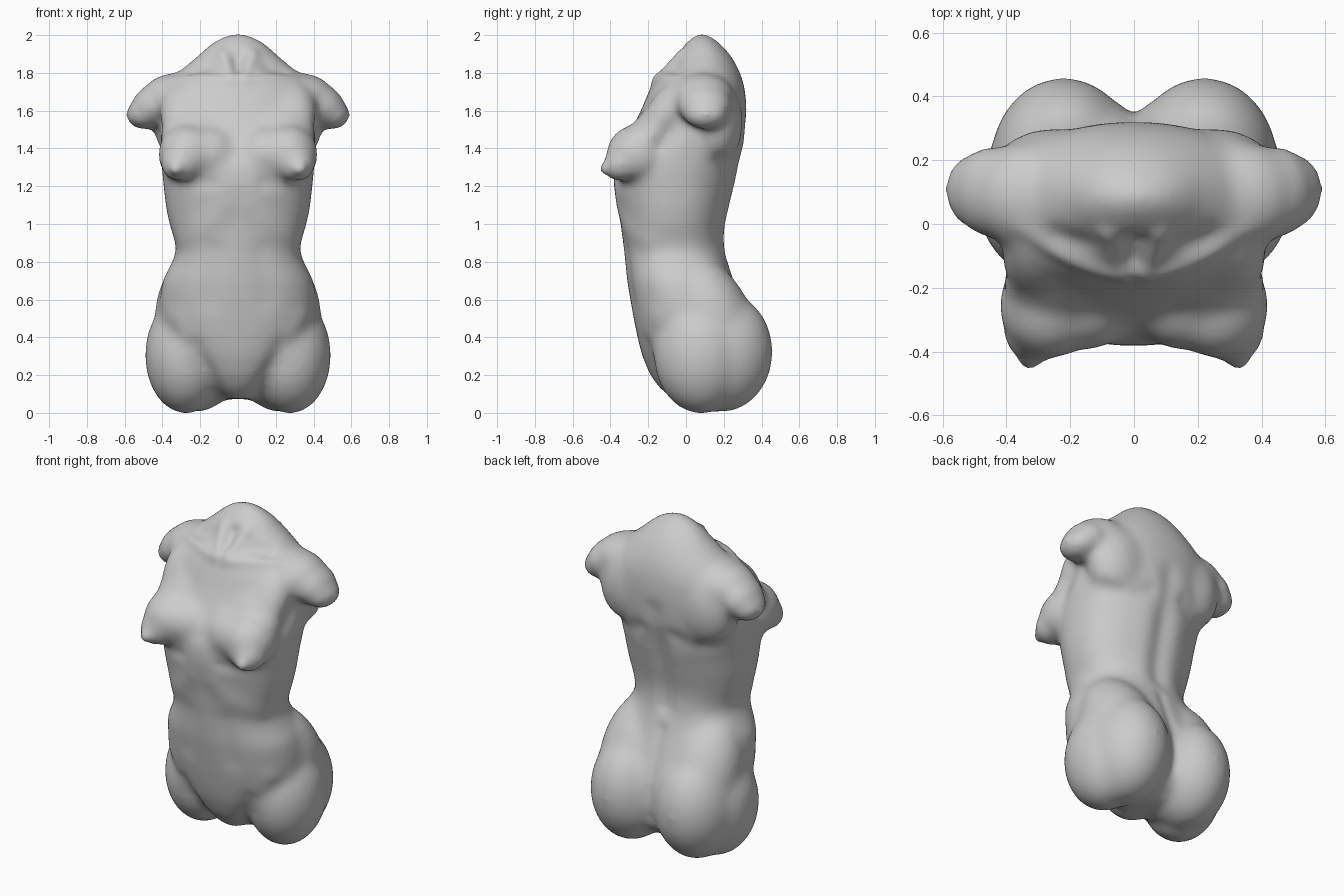
import bpy, bmesh, math
from mathutils import Vector, Matrix

cube = bpy.data.objects.get("Cube")
if cube:
    bpy.data.objects.remove(cube, do_unlink=True)

stone = bpy.data.materials.new("grey_clay")
stone.use_nodes = True
GREY = (0.6, 0.6, 0.6, 1.0)
stone.diffuse_color = GREY
stone.node_tree.nodes["Principled BSDF"].inputs["Base Color"].default_value = GREY

# Trunk cross-sections: height, half width, front y, back y
RINGS = [
    (0.075, 0.08, -0.07, 0.20), (0.13, 0.15, -0.14, 0.29), (0.20, 0.22, -0.19, 0.345),
    (0.30, 0.32, -0.232, 0.372), (0.40, 0.39, -0.257, 0.362), (0.50, 0.42, -0.277, 0.335),
    (0.60, 0.416, -0.295, 0.295), (0.70, 0.402, -0.312, 0.255), (0.80, 0.350, -0.322, 0.222),
    (0.86, 0.325, -0.328, 0.205), (0.92, 0.338, -0.336, 0.198), (1.00, 0.364, -0.346, 0.205),
    (1.10, 0.384, -0.362, 0.228), (1.20, 0.394, -0.384, 0.252), (1.30, 0.405, -0.382, 0.280),
    (1.40, 0.410, -0.342, 0.308), (1.50, 0.408, -0.290, 0.318), (1.60, 0.405, -0.240, 0.322),
    (1.69, 0.40, -0.203, 0.316), (1.76, 0.375, -0.17, 0.303), (1.82, 0.30, -0.115, 0.280),
    (1.88, 0.228, -0.06, 0.248), (1.94, 0.165, -0.02, 0.20), (1.983, 0.105, 0.025, 0.15),
    (2.008, 0.045, 0.055, 0.11),
]

# Rounded masses on the left side: centre, radii, tilt about x in degrees
MASSES = [
    ((0.275, 0.08, 0.307), (0.218, 0.25, 0.31), 0),      # thigh stump
    ((0.220, 0.188, 0.325), (0.232, 0.272, 0.32), 0),    # buttock
    ((0.135, 0.165, 0.29), (0.135, 0.262, 0.25), 0),     # inner buttock
    ((0.222, 0.14, 0.50), (0.22, 0.21, 0.36), 25),       # hip
    ((0.265, -0.255, 1.37), (0.16, 0.168, 0.16), 0),     # breast
    ((0.15, -0.245, 1.37), (0.16, 0.15, 0.15), 0),       # inner breast
    ((0.31, -0.345, 1.315), (0.10, 0.095, 0.095), 0),    # breast tip
    ((0.22, -0.180, 1.465), (0.19, 0.12, 0.28), -34),    # chest muscle
    ((0.29, -0.10, 1.59), (0.125, 0.105, 0.20), -34),    # front of armpit
    ((0.33, 0.09, 1.662), (0.185, 0.17, 0.14), 0),       # shoulder
    ((0.452, 0.10, 1.625), (0.11, 0.145, 0.11), 0),      # upper arm
    ((0.498, 0.105, 1.582), (0.098, 0.12, 0.082), 0),    # arm stump
    ((0.25, 0.155, 1.54), (0.20, 0.145, 0.24), 0),       # shoulder blade
]

# Sculpting strokes on the left side, mirrored: path, radius, height
STROKES = [
    ([(0.03, -0.175, 1.76), (0.18, -0.13, 1.785), (0.36, -0.03, 1.79)], 0.028, 0.014),  # collarbone
    ([(0.03, -0.15, 1.79), (0.085, -0.04, 1.91)], 0.028, 0.022),                         # neck tendon
    ([(0.0, -0.12, 1.83), (0.0, -0.06, 1.89)], 0.035, -0.026),                           # throat hollow
    ([(0.17, -0.07, 1.84), (0.24, -0.05, 1.825)], 0.045, -0.018),                        # collar hollow
    ([(0.14, -0.39, 1.215), (0.26, -0.37, 1.195), (0.38, -0.28, 1.21)], 0.035, -0.016),  # under bust
    ([(0.07, -0.35, 1.10), (0.17, -0.31, 0.99), (0.29, -0.2, 0.91)], 0.06, 0.008),       # rib arch
    ([(0.12, -0.31, 0.85), (0.15, -0.29, 0.6)], 0.06, -0.008),                           # belly side
    ([(0.22, -0.20, 0.36), (0.14, -0.15, 0.17), (0.10, -0.06, 0.08)], 0.045, -0.010),    # groin crease
    ([(0.34, -0.17, 0.50), (0.26, -0.20, 0.34)], 0.06, 0.008),                           # thigh front
    ([(0.0, 0.2, 0.88), (0.0, 0.26, 1.2), (0.0, 0.31, 1.5)], 0.055, -0.014),             # spine
    ([(0.0, 0.36, 0.15), (0.0, 0.37, 0.45), (0.0, 0.26, 0.75)], 0.028, -0.022),          # cleft
    ([(0.10, 0.21, 0.9), (0.11, 0.26, 1.2)], 0.07, 0.008),                               # back muscle
    ([(0.12, 0.30, 1.36), (0.24, 0.28, 1.29), (0.36, 0.18, 1.34)], 0.045, -0.012),       # blade edge
    ([(0.40, -0.04, 1.53), (0.41, -0.13, 1.42)], 0.045, -0.010),                         # armpit fold
    ([(0.328, -0.43, 1.295)], 0.028, 0.038),                                             # nipple
]


def add_trunk(bm, sides=48):
    rows = []
    for z, w, front, back in RINGS:
        power = 2.0 if z > 1.7 else 2.25
        row = []
        for i in range(sides):
            a = 2 * math.pi * i / sides
            c, s = math.cos(a), math.sin(a)
            x = math.copysign(abs(c) ** (2 / power), c) * w
            y = math.copysign(abs(s) ** (2 / power), s) * (back - front) / 2
            row.append(bm.verts.new((x, y + (front + back) / 2, z)))
        rows.append(row)
    for low, high in zip(rows, rows[1:]):
        for i in range(sides):
            j = (i + 1) % sides
            bm.faces.new((low[i], low[j], high[j], high[i]))
    bm.faces.new(rows[0][::-1])
    bm.faces.new(rows[-1])


def add_mass(bm, centre, radii, tilt, side):
    m = (Matrix.Translation((centre[0] * side, centre[1], centre[2]))
         @ Matrix.Rotation(math.radians(tilt), 4, 'X')
         @ Matrix.Diagonal((*radii, 1)))
    bmesh.ops.create_uvsphere(bm, u_segments=40, v_segments=24, radius=1, matrix=m)


def path_distance(p, path):
    if len(path) == 1:
        return (p - path[0]).length
    best = 9.0
    for a, b in zip(path, path[1:]):
        ab = b - a
        t = max(0.0, min(1.0, (p - a).dot(ab) / ab.length_squared))
        best = min(best, (p - a - ab * t).length)
    return best


# Join the rough masses
bm = bmesh.new()
add_trunk(bm)
for centre, radii, tilt in MASSES:
    for side in (1, -1):
        add_mass(bm, centre, radii, tilt, side)
bmesh.ops.recalc_face_normals(bm, faces=bm.faces)
rough = bpy.data.meshes.new("torso_rough")
bm.to_mesh(rough)
bm.free()
torso = bpy.data.objects.new("torso", rough)
bpy.context.scene.collection.objects.link(torso)

# Fuse into one skin and soften the seams
fuse = torso.modifiers.new("fuse", 'REMESH')
fuse.mode = 'VOXEL'
fuse.voxel_size = 0.017
soften = torso.modifiers.new("soften", 'SMOOTH')
soften.factor = 0.5
soften.iterations = 26
bpy.context.view_layer.update()
deps = bpy.context.evaluated_depsgraph_get()
skin = bpy.data.meshes.new_from_object(torso.evaluated_get(deps))
torso.modifiers.clear()
torso.data = skin
skin.name = "torso"
bpy.data.meshes.remove(rough)

# Sculpt creases and bones along the normals
bm = bmesh.new()
bm.from_mesh(skin)
bm.normal_update()
strokes = [([Vector(p) for p in path], r, h) for path, r, h in STROKES]
for v in bm.verts:
    p = Vector((abs(v.co.x), v.co.y, v.co.z))
    push = 0.0
    for path, r, h in strokes:
        if min(q.z for q in path) - 3 * r < p.z < max(q.z for q in path) + 3 * r:
            d = path_distance(p, path) / r
            if d < 3:
                push += h * math.exp(-d * d)
    v.co += v.normal * push
for _ in range(3):
    bmesh.ops.smooth_vert(bm, verts=bm.verts, factor=0.5,
                          use_axis_x=True, use_axis_y=True, use_axis_z=True)

# Stand it on the ground
bmesh.ops.translate(bm, verts=bm.verts, vec=(0, 0, -min(v.co.z for v in bm.verts)))
for f in bm.faces:
    f.smooth = True
    f.material_index = 0
bm.to_mesh(skin)
bm.free()
skin.materials.clear()
skin.materials.append(stone)
